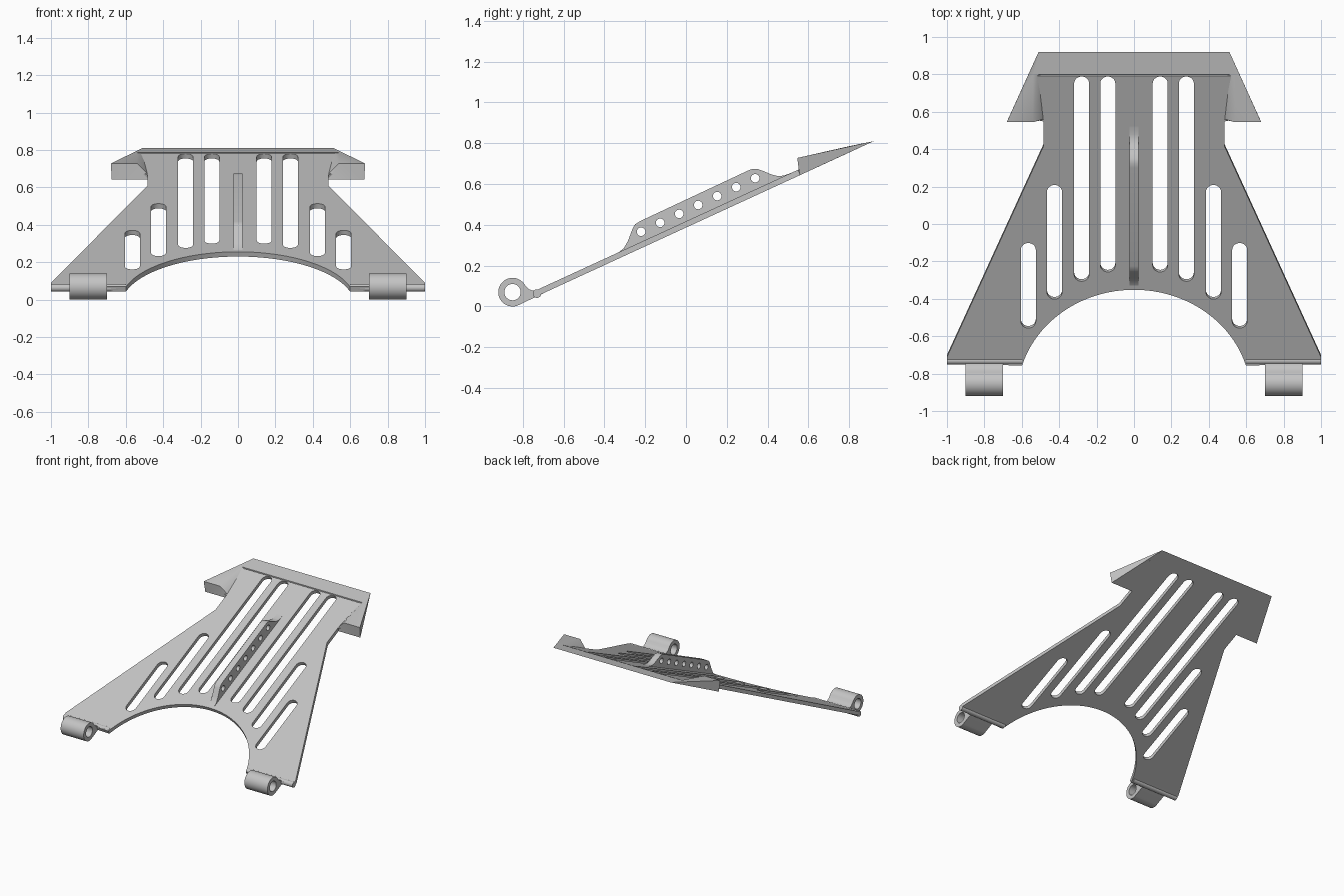
import bpy, bmesh
from math import sin, cos, pi, atan, sqrt, radians
from mathutils import Matrix, Vector

if "Cube" in bpy.data.objects:
    bpy.data.objects.remove(bpy.data.objects["Cube"])

SLOPE, FOOT, THICK = 0.46, -0.84, 0.028
TILT = atan(SLOPE)

grey = bpy.data.materials.new("light_grey")
grey.use_nodes = True
grey.diffuse_color = (0.55, 0.55, 0.55, 1)
grey.node_tree.nodes["Principled BSDF"].inputs["Base Color"].default_value = grey.diffuse_color


def finish(name, bm):
    bmesh.ops.remove_doubles(bm, verts=bm.verts, dist=1e-5)
    bmesh.ops.recalc_face_normals(bm, faces=bm.faces)
    mesh = bpy.data.meshes.new(name)
    bm.to_mesh(mesh)
    bm.free()
    mesh.materials.append(grey)
    obj = bpy.data.objects.new(name, mesh)
    bpy.context.collection.objects.link(obj)
    bpy.ops.object.select_all(action='DESELECT')
    obj.select_set(True)
    bpy.context.view_layer.objects.active = obj
    bpy.ops.object.shade_smooth_by_angle(angle=radians(35))
    return obj


def sheet(name, loops, depth, matrix):
    """Extrude an outline with holes, centred on its own plane."""
    curve = bpy.data.curves.new(name + "_profile", 'CURVE')
    curve.dimensions, curve.fill_mode, curve.extrude = '2D', 'BOTH', depth / 2
    for loop in loops:
        spline = curve.splines.new('POLY')
        spline.points.add(len(loop) - 1)
        for point, (x, y) in zip(spline.points, loop):
            point.co = (x, y, 0, 1)
        spline.use_cyclic_u = True
    temp = bpy.data.objects.new(name + "_profile", curve)
    bpy.context.collection.objects.link(temp)
    graph = bpy.context.evaluated_depsgraph_get()
    mesh = bpy.data.meshes.new_from_object(temp.evaluated_get(graph))
    bm = bmesh.new()
    bm.from_mesh(mesh)
    bm.transform(matrix)
    bpy.data.objects.remove(temp)
    bpy.data.curves.remove(curve)
    bpy.data.meshes.remove(mesh)
    return finish(name, bm)


def hull(name, points):
    bm = bmesh.new()
    for p in points:
        bm.verts.new(p)
    bmesh.ops.convex_hull(bm, input=bm.verts)
    bmesh.ops.dissolve_limit(bm, angle_limit=0.01, verts=bm.verts, edges=bm.edges)
    return finish(name, bm)


def arc(cx, cy, r, start, end, n):
    return [(cx + r * cos(start + (end - start) * i / n),
             cy + r * sin(start + (end - start) * i / n)) for i in range(n + 1)]


def circle(cx, cy, r, n=32):
    return arc(cx, cy, r, 0, 2 * pi, n)[:-1]


def under(y):
    return SLOPE * (y - FOOT)


def top(y):
    return under(y) + THICK / cos(TILT)


def lip(y):
    return 0.81 + 0.22 * (y - 0.92)


def along(y):
    return y / cos(TILT)


def side_frame(x):
    """Profile axes become y and z, extrusion runs along x."""
    return Matrix(((0, 0, 1, x), (1, 0, 0, 0), (0, 1, 0, 0), (0, 0, 0, 1)))


# Sloping plate: straight flanks, arched front cutout, long slots
half = [(1, -0.735), (1, -0.70), (0.485, 0.425), (0.485, 0.56), (0.535, 0.57), (0.535, 0.803)]
half = [(x, along(y)) for x, y in half]
rise = along(0.41)
radius = (0.6 ** 2 + rise ** 2) / (2 * rise)
centre = along(-0.34) - radius
end = atan((along(-0.745) - centre) / 0.6)
arch = arc(0, centre, radius, pi - end, end, 48)
outline = half + [(-x, y) for x, y in reversed(half)] + arch
loops = [outline]
W = 0.04
for x, low, high in [(0.14, -0.245, 0.8), (0.28, -0.295, 0.8), (0.425, -0.39, 0.22), (0.565, -0.545, -0.09)]:
    for s in (-1, 1):
        loops.append(arc(s * x, along(high) - W, W, 0, pi, 14)
                     + arc(s * x, along(low) + W, W, pi, 2 * pi, 14))
plate_frame = (Matrix.Translation((0, 0, under(0))) @ Matrix.Rotation(TILT, 4, 'X')
               @ Matrix.Translation((0, 0, THICK / 2)))
sheet("sloping_plate", loops, THICK, plate_frame)

# Tapered lip along the rear edge
hull("rear_lip", [(s * x, y, z) for s in (-1, 1) for x, y, z in
                  [(0.54, 0.8, under(0.8)), (0.54, 0.8, top(0.8)), (0.51, 0.92, 0.81)]])

# Centre fin with a row of round holes
fin = [(-0.335, under(-0.335) + 0.01), (-0.33, top(-0.33)), (-0.305, 0.285), (-0.285, 0.32),
       (-0.262, 0.38), (-0.25, 0.402), (-0.225, 0.418), (0.30, 0.664), (0.325, 0.674),
       (0.35, 0.674), (0.38, 0.663), (0.42, 0.646), (0.45, 0.639), (0.48, 0.641),
       (0.52, top(0.52)), (0.52, under(0.52) + 0.01)]
holes = [circle(-0.22 + 0.0932 * i, 0.366 + 0.0437 * i, 0.021, 24) for i in range(7)]
sheet("centre_fin", [fin] + holes, 0.05, side_frame(0))

# Paired parts: hinge knuckles, rounded front edges, rear wings
knuckle = (arc(-0.85, 0.07, 0.07, radians(38), 1.5 * pi + TILT, 40)
           + [(-0.69, under(-0.69)), (-0.69, top(-0.69)), (-0.71, 0.084),
              (-0.73, 0.077), (-0.75, 0.077), (-0.77, 0.085), (-0.785, 0.1)])
for s, side in ((1, "left"), (-1, "right")):
    sheet(side + "_hinge_knuckle", [knuckle, circle(-0.85, 0.07, 0.04)], 0.2, side_frame(s * 0.8))
    sheet(side + "_rounded_front_edge", [circle(-0.73, 0.063, 0.021, 24)], 0.4, side_frame(s * 0.8))
    wing = [(0.485, 0.557, under(0.557)), (0.675, 0.557, under(0.557)), (0.485, 0.8, under(0.8)),
            (0.51, 0.92, 0.81), (0.485, 0.56, top(0.56)), (0.54, 0.8, top(0.8)),
            (0.54, 0.545, lip(0.545)), (0.68, 0.545, lip(0.545))]
    hull(side + "_rear_wing", [(s * x, y, z) for x, y, z in wing])
